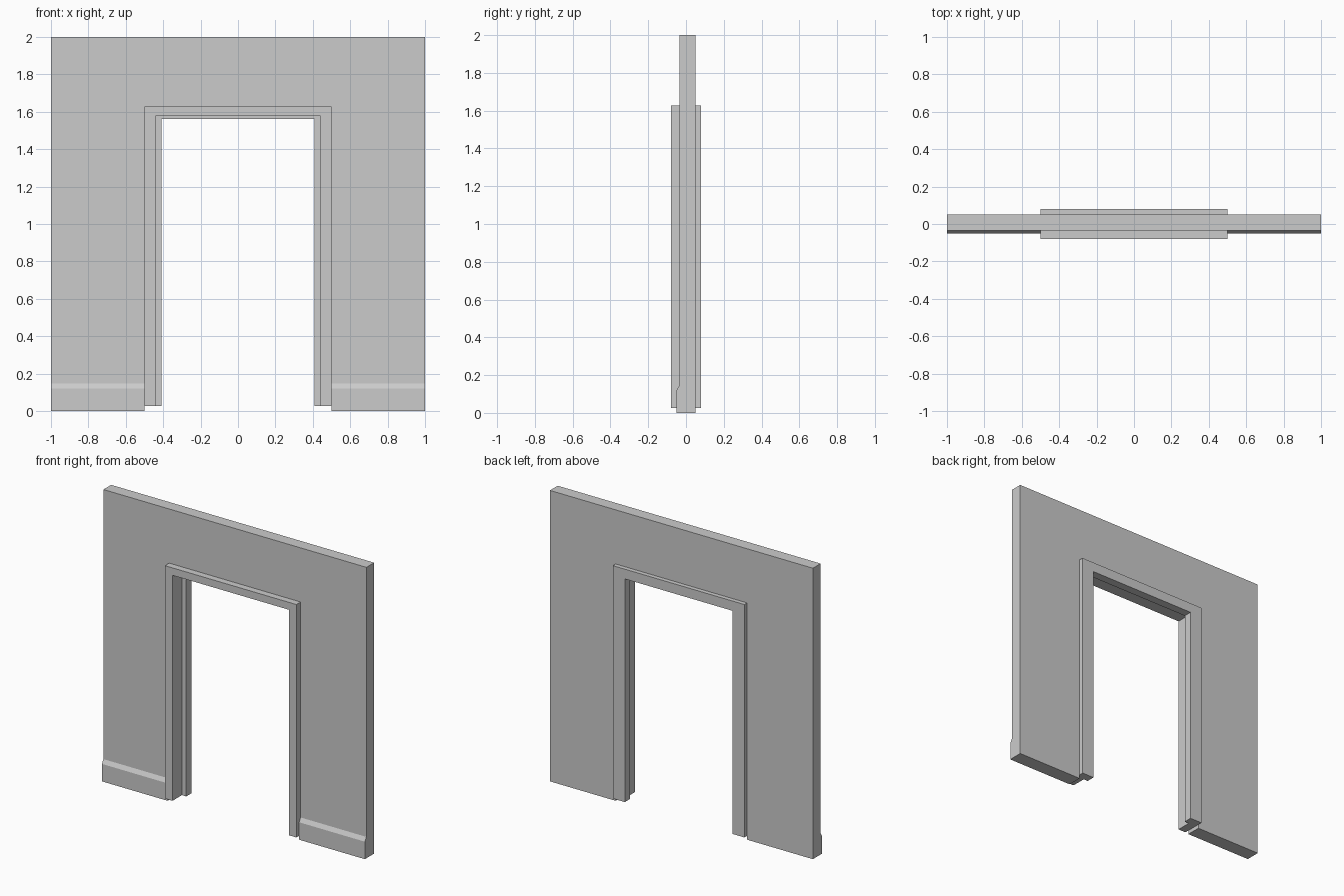
import bpy, bmesh

if "Cube" in bpy.data.objects:
    bpy.data.objects.remove(bpy.data.objects["Cube"])


def make_object(name, bm):
    bmesh.ops.recalc_face_normals(bm, faces=bm.faces)
    mesh = bpy.data.meshes.new(name)
    bm.to_mesh(mesh)
    bm.free()
    obj = bpy.data.objects.new(name, mesh)
    bpy.context.collection.objects.link(obj)
    return obj


def loft(name, sections):
    """Join equal-length closed sections into a capped solid."""
    bm = bmesh.new()
    rings = [[bm.verts.new(p) for p in s] for s in sections]
    n = len(rings[0])
    for a, b in zip(rings, rings[1:]):
        for i in range(n):
            j = (i + 1) % n
            bm.faces.new((a[i], a[j], b[j], b[i]))
    bm.faces.new(rings[0])
    bm.faces.new(rings[-1])
    return make_object(name, bm)


OPEN_X, OPEN_Z = 0.5, 1.628
FRONT, BACK, SKIRT = -0.034, 0.05, -0.05

# Wall: arch-shaped panel with a doorway, the skirting step built into each leg
bm = bmesh.new()
leg = [(BACK, 0), (SKIRT, 0), (SKIRT, 0.12), (FRONT, 0.147), (FRONT, OPEN_Z), (BACK, OPEN_Z)]
for s in (-1, 1):
    rings = [[bm.verts.new((s * x, y, z)) for y, z in leg] for x in (OPEN_X, 1)]
    for i in range(len(leg)):
        if i == 4:          # open top, joined to the lintel
            continue
        j = (i + 1) % len(leg)
        bm.faces.new((rings[0][i], rings[0][j], rings[1][j], rings[1][i]))
    for r in rings:
        bm.faces.new(r)
xs = (-1, -OPEN_X, OPEN_X, 1)
for y in (FRONT, BACK):
    low = [bm.verts.new((x, y, OPEN_Z)) for x in xs]
    top = [bm.verts.new((x, y, 2)) for x in (1, -1)]
    bm.faces.new(low + top)
for quad in ([(-1, FRONT, 2), (1, FRONT, 2), (1, BACK, 2), (-1, BACK, 2)],
             [(-OPEN_X, FRONT, OPEN_Z), (OPEN_X, FRONT, OPEN_Z),
              (OPEN_X, BACK, OPEN_Z), (-OPEN_X, BACK, OPEN_Z)],
             *[[(x, FRONT, OPEN_Z), (x, BACK, OPEN_Z), (x, BACK, 2), (x, FRONT, 2)]
               for x in (-1, 1)]):
    bm.faces.new([bm.verts.new(p) for p in quad])
bmesh.ops.remove_doubles(bm, verts=bm.verts, dist=1e-5)
# merge the flat leg and lintel faces into clean surfaces
bmesh.ops.dissolve_limit(bm, angle_limit=0.01, verts=bm.verts, edges=bm.edges)
make_object("wall", bm)

# Door frame: stepped section (half width, height, depth) swept around the doorway
section = [(0.5, 1.628, -0.08), (0.442, 1.577, -0.08), (0.442, 1.577, 0.022),
           (0.409, 1.561, 0.022), (0.409, 1.561, 0.08), (0.5, 1.628, 0.08)]
FOOT = 0.027
loft("door_frame", [
    [(-x, y, FOOT) for x, z, y in section],
    [(-x, y, z) for x, z, y in section],
    [(x, y, z) for x, z, y in section],
    [(x, y, FOOT) for x, z, y in section],
])
